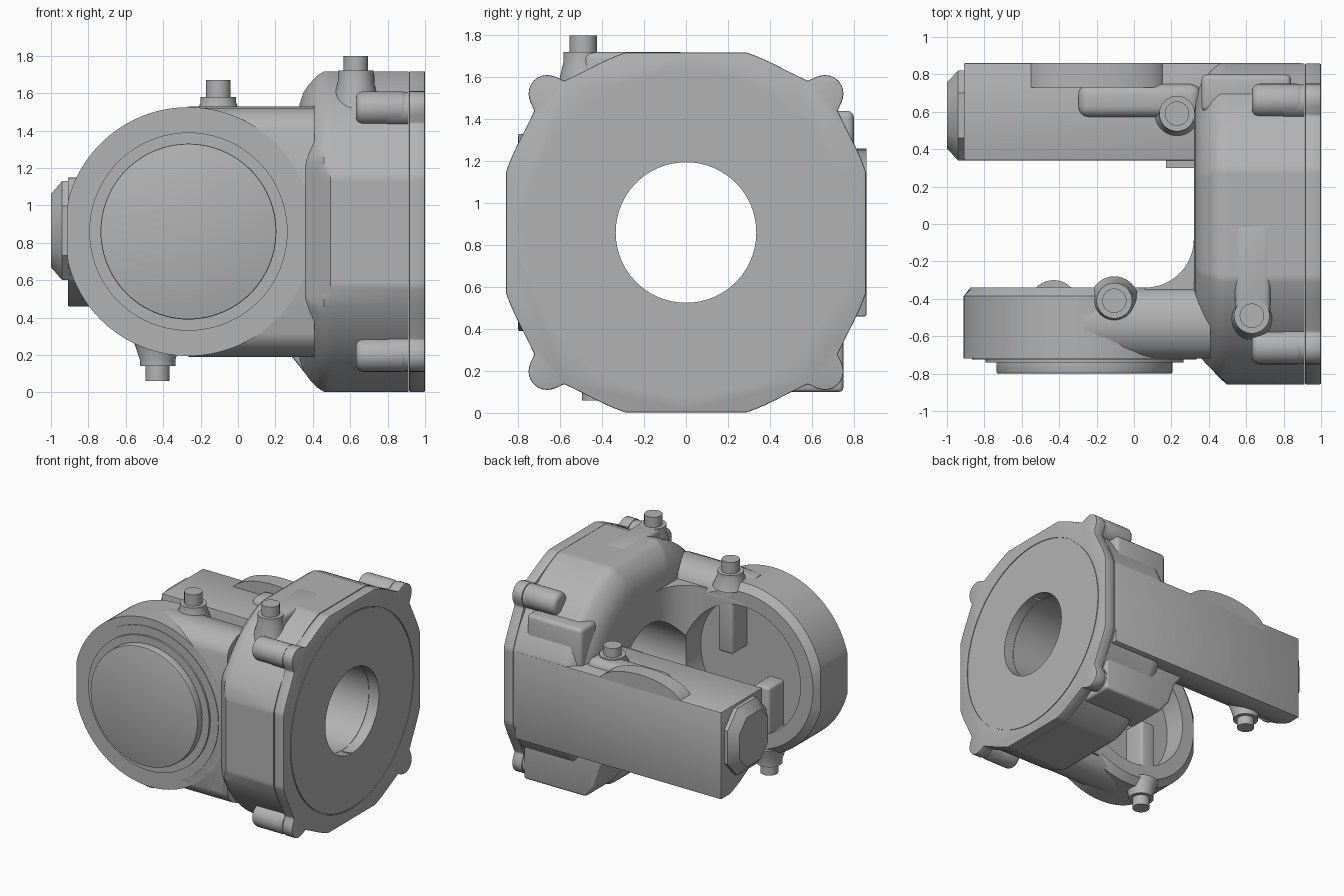
import bpy, bmesh
from math import sin, cos, pi, radians, exp, sqrt

if "Cube" in bpy.data.objects:
    bpy.data.objects.remove(bpy.data.objects["Cube"])

ZC = 0.86                      # height of both main axes
DISK_X = -0.265                # centre of the front disk

metal = bpy.data.materials.new("grey cast metal")
metal.use_nodes = True
grey = (0.45, 0.45, 0.45, 1)
metal.diffuse_color = grey
metal.node_tree.nodes["Principled BSDF"].inputs["Base Color"].default_value = grey


def place(axis, a, b, t):
    """Put profile point (a, b) at distance t along an axis."""
    return {"x": (t, a, b), "y": (a, t, b), "z": (a, b, t)}[axis]


def loft(name, axis, rings):
    """Skin a list of (distance, profile) rings and cap both ends."""
    bm = bmesh.new()
    loops = [[bm.verts.new(place(axis, a, b, t)) for a, b in pts] for t, pts in rings]
    n = len(loops[0])
    for lo, hi in zip(loops, loops[1:]):
        for i in range(n):
            j = (i + 1) % n
            bm.faces.new((lo[i], lo[j], hi[j], hi[i]))
    bm.faces.new(loops[0])
    bm.faces.new(loops[-1])
    bmesh.ops.recalc_face_normals(bm, faces=bm.faces)
    mesh = bpy.data.meshes.new(name)
    bm.to_mesh(mesh)
    bm.free()
    mesh.materials.append(metal)
    ob = bpy.data.objects.new(name, mesh)
    bpy.context.collection.objects.link(ob)
    return ob


def prism(name, axis, pts, lo, hi):
    return loft(name, axis, [(lo, pts), (hi, pts)])


def circle(a, b, r, n=64):
    return [(a + r * cos(2 * pi * i / n), b + r * sin(2 * pi * i / n)) for i in range(n)]


def box(name, x, y, z):
    return prism(name, "z", [(x[0], y[0]), (x[1], y[0]), (x[1], y[1]), (x[0], y[1])], *z)


def apply(ob, mod):
    bpy.context.view_layer.objects.active = ob
    bpy.ops.object.modifier_apply(modifier=mod.name)


def bevel(ob, width, segments=3):
    mod = ob.modifiers.new("bevel", "BEVEL")
    mod.width, mod.segments = width, segments
    mod.limit_method, mod.angle_limit = "ANGLE", radians(40)
    apply(ob, mod)
    return ob


def cut(ob, cutter):
    mod = ob.modifiers.new("cut", "BOOLEAN")
    mod.operation, mod.solver, mod.object = "DIFFERENCE", "EXACT", cutter
    apply(ob, mod)


def casing(lobes=False, scale=1.0, n=288):
    """Circle with four flats, and optional round lobes on the diagonals."""
    pts = []
    for i in range(n):
        t = 2 * pi * i / n
        r = min(0.905, 0.857 / max(abs(cos(t)), abs(sin(t))))
        if lobes:
            off = (t % (pi / 2)) - pi / 4
            r += 0.035 * exp(-(off / radians(9)) ** 2)
            inside = 0.09 ** 2 - (0.935 * sin(off)) ** 2
            if inside > 0:
                r = max(r, 0.935 * cos(off) + sqrt(inside))
        pts.append((scale * r * cos(t), ZC + scale * r * sin(t)))
    return pts


def bell_ring(x, scale):
    """Casing ring whose front side is trimmed by a sloping chamfer."""
    limit = -0.72 - 1.05 * (x - 0.36)
    return x, [(max(y, limit), z) for y, z in casing(scale=scale)]


# Mounting flange and bell housing
flange = bevel(prism("mounting_flange", "x", casing(True), 0.915, 1.0), 0.006, 2)
bell_steps = [(0.32, 0.72), (0.33, 0.80), (0.35, 0.87), (0.38, 0.92), (0.42, 0.97),
              (0.46, 1.0), (0.495, 1.0), (0.912, 1.0)]
bell = loft("bell_housing", "x", [bell_ring(x, s) for x, s in bell_steps])
for side, sy in (("left", 1), ("right", -1)):
    for level, sz in (("upper", 1), ("lower", -1)):
        boss = prism(f"{level}_{side}_lobe_boss", "x",
                     circle(0.66 * sy, ZC + 0.66 * sz, 0.09, 32), 0.63, 0.912)
        bevel(boss, 0.04, 4)
        prism(f"{level}_{side}_lobe_root", "x",
              circle(0.655 * sy, ZC + 0.655 * sz, 0.092, 32), 0.80, 0.912)

# Front disk, its neck and the inner corner fillet
disk_rings = [(-0.72, 0.665), (-0.385, 0.665), (-0.34, 0.61)]
disk = loft("front_disk", "y", [(y, [(max(x, -0.57 - 0.512 * r), z)
                                     for x, z in circle(DISK_X, ZC, r, 128)])
                                for y, r in disk_rings])
half = [(-0.72, 0.545), (-0.70, 0.59), (-0.66, 0.63), (-0.60, 0.66), (-0.54, 0.67),
        (-0.44, 0.66), (-0.37, 0.61), (-0.34, 0.53)]
neck_profile = [(y, ZC + z) for y, z in half] + [(y, ZC - z) for y, z in reversed(half)]
neck = prism("neck", "x", neck_profile, DISK_X, 0.41)
box("neck_front_plate", (0.1, 0.362), (-0.72, -0.56), (ZC - 0.545, ZC + 0.545))
arc = [(0.06 + 0.26 * cos(a), -0.08 - 0.26 * sin(a))
       for a in [pi / 2 * i / 12 for i in range(13)]]
fillet = prism("corner_fillet", "z",
               [(0.41, -0.08)] + arc + [(0.06, -0.45), (0.41, -0.45)], ZC - 0.56, ZC + 0.56)

# Rear arm: full-height back wall, inner underside sloping up
arm_profile = [(0.86, 0.46), (0.74, 0.46), (0.62, 0.51), (0.48, 0.59), (0.38, 0.67),
               (0.34, 0.72), (0.34, 1.15), (0.86, 1.15)]
bevel(prism("rear_arm", "x", arm_profile, -0.91, 0.9), 0.008, 2)
arm_root = box("rear_arm_root", (0.17, 0.6), (0.3, 0.6), (0.62, 1.13))

# Through bore, rear recess of the disk and flange groove
bore = prism("bore_cutter", "x", circle(0, ZC, 0.335, 96), -0.5, 1.2)
recess = prism("recess_cutter", "y", circle(DISK_X, ZC, 0.5, 96), -0.52, 0.2)
groove = prism("groove_cutter", "x", circle(0, ZC, 0.774, 128), 0.994, 1.1)
core = prism("groove_core", "x", circle(0, ZC, 0.766, 128), 0.9, 1.2)
cut(groove, core)
for ob in (flange, bell, neck, fillet, arm_root):
    cut(ob, bore)
for ob in (disk, neck, fillet):
    cut(ob, recess)
cut(flange, groove)
for ob in (bore, recess, groove, core):
    bpy.data.objects.remove(ob)

# Cover and raised rings on the disk face
bevel(prism("disk_cover", "y", circle(DISK_X, ZC, 0.47, 96), -0.8, -0.7), 0.008, 2)
prism("disk_inner_ring", "y", circle(DISK_X, ZC, 0.53, 96), -0.74, -0.7)
prism("disk_outer_ring", "y", circle(DISK_X, ZC, 0.60, 96), -0.725, -0.7)

# Arched ledge and pads around the rear arm
arch = [(-0.2 + 0.37 * cos(a), 1.1 + 0.16 * sin(a)) for a in [pi * i / 20 for i in range(21)]]
prism("arm_arch", "y", arch, 0.73, 0.86)
bevel(box("arm_ledge", (-0.3, 0.36), (0.57, 0.75), (1.0, 1.2)), 0.06, 4)
bevel(box("upper_rear_pad", (0.36, 0.84), (0.6, 0.80), (1.05, 1.44)), 0.03)
skirt = prism("lower_rear_skirt", "y", [(0.12, 0.5), (0.22, 0.38), (0.28, 0.2), (0.36, 0.1),
                                        (0.9, 0.1), (0.9, 0.6)], 0.4, 0.75)
bevel(skirt, 0.02)


# Faceted end plug on the rear arm
def plug_ring(s):
    h, v = 0.24, 0.265
    pts = [(h, 0.5 * v), (0.5 * h, v), (-0.5 * h, v), (-h, 0.5 * v)]
    pts += [(-a, -b) for a, b in pts]
    return [(0.58 + s * a, 0.865 + s * b) for a, b in pts]


loft("arm_end_plug", "x", [(-0.88, plug_ring(1)), (-0.94, plug_ring(1)), (-1.0, plug_ring(0.74))])


# Bolts: head on a round boss with a flared foot
def bolt(name, x, y, root, seat, tip):
    foot = seat + 0.25 * (root - seat)
    loft(name + "_boss", "z", [(root, circle(x, y, 0.13, 40)), (foot, circle(x, y, 0.095, 40)),
                               (seat, circle(x, y, 0.095, 40))])
    prism(name + "_head", "z", circle(x, y, 0.065, 40), *sorted((seat, tip)))


bolt("neck_top_bolt", -0.105, -0.41, 1.46, 1.58, 1.67)
bolt("disk_lower_bolt", -0.43, -0.43, 0.28, 0.14, 0.06)
bolt("bell_top_bolt", 0.63, -0.49, 1.52, 1.72, 1.80)
bolt("arm_top_bolt", 0.23, 0.59, 1.13, 1.21, 1.28)
bolt("arm_lower_bolt", -0.6, 0.6, 0.58, 0.44, 0.37)
bevel(box("bell_bolt_pad", (0.54, 0.73), (-0.49, 0.0), (1.4, 1.72)), 0.03)

# Ribs inside the disk recess, leading to the bolts
bevel(box("upper_recess_rib", (-0.17, -0.04), (-0.56, -0.34), (0.95, 1.48)), 0.02)
bevel(box("lower_recess_rib", (-0.49, -0.36), (-0.56, -0.34), (0.24, 0.77)), 0.02)

# Smooth shading with sharp edges kept
bpy.ops.object.select_all(action="DESELECT")
for ob in bpy.context.scene.objects:
    if ob.type == "MESH":
        ob.select_set(True)
        bpy.context.view_layer.objects.active = ob
bpy.ops.object.shade_smooth_by_angle(angle=radians(35))
